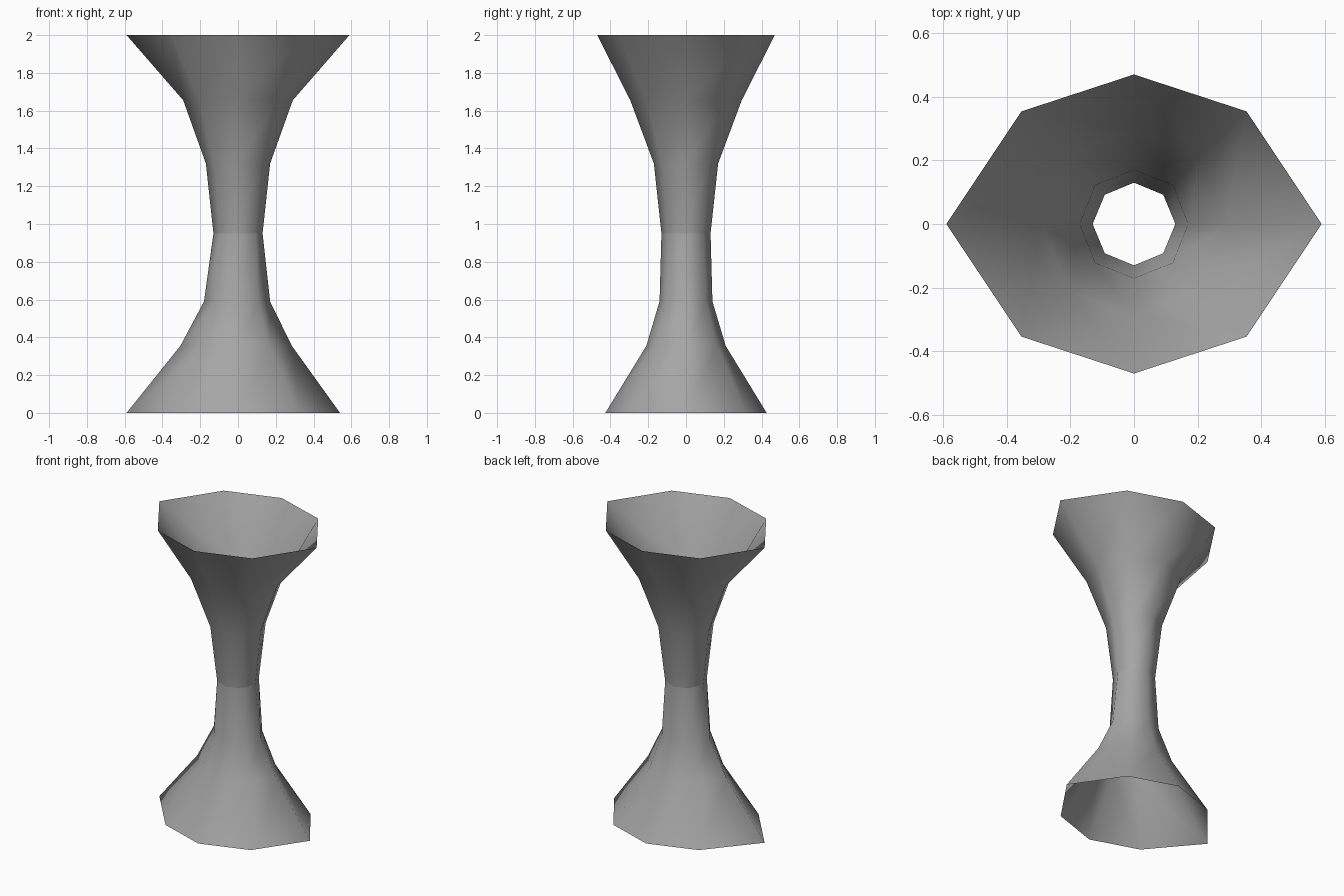
import bpy
import bmesh

cube = bpy.data.objects.get("Cube")
if cube:
    bpy.data.objects.remove(cube, do_unlink=True)

# One plain grey for the whole shell
grey = bpy.data.materials.new("plain grey")
grey.use_nodes = True
GREY = (0.38, 0.38, 0.38, 1)
grey.diffuse_color = GREY
grey.node_tree.nodes["Principled BSDF"].inputs["Base Color"].default_value = GREY


def ring(bm, z, right, left, depth, diag):
    """Eight-sided ring: separate reach along +x, -x, y and the diagonals."""
    outline = [(right, 0), (diag, diag), (0, depth), (-diag, diag),
               (-left, 0), (-diag, -diag), (0, -depth), (diag, -diag)]
    return [bm.verts.new((x, y, z)) for x, y in outline]


def flare(name, sections):
    """Open tube skinned through a stack of rings, listed from low to high."""
    bm = bmesh.new()
    rings = [ring(bm, *s) for s in sections]
    for low, high in zip(rings, rings[1:]):
        for i in range(len(low)):
            j = (i + 1) % len(low)
            face = bm.faces.new((low[i], low[j], high[j], high[i]))
            face.smooth = True
    mesh = bpy.data.meshes.new(name)
    bm.to_mesh(mesh)
    bm.free()
    mesh.materials.append(grey)
    obj = bpy.data.objects.new(name, mesh)
    bpy.context.collection.objects.link(obj)
    return obj


# Narrow waist shared by both halves: z, right, left, depth, diagonal
waist = (0.95, 0.13, 0.13, 0.13, 0.092)

# Lower half, widening down to the open foot
flare("lower_flare", [
    (0, 0.54, 0.59, 0.427, 0.32),
    (0.355, 0.285, 0.305, 0.21, 0.165),
    (0.59, 0.17, 0.18, 0.14, 0.107),
    waist,
])

# Upper half, widening up to the open mouth
flare("upper_flare", [
    waist,
    (1.32, 0.17, 0.17, 0.17, 0.122),
    (1.655, 0.29, 0.29, 0.295, 0.207),
    (2, 0.59, 0.59, 0.47, 0.354),
])
